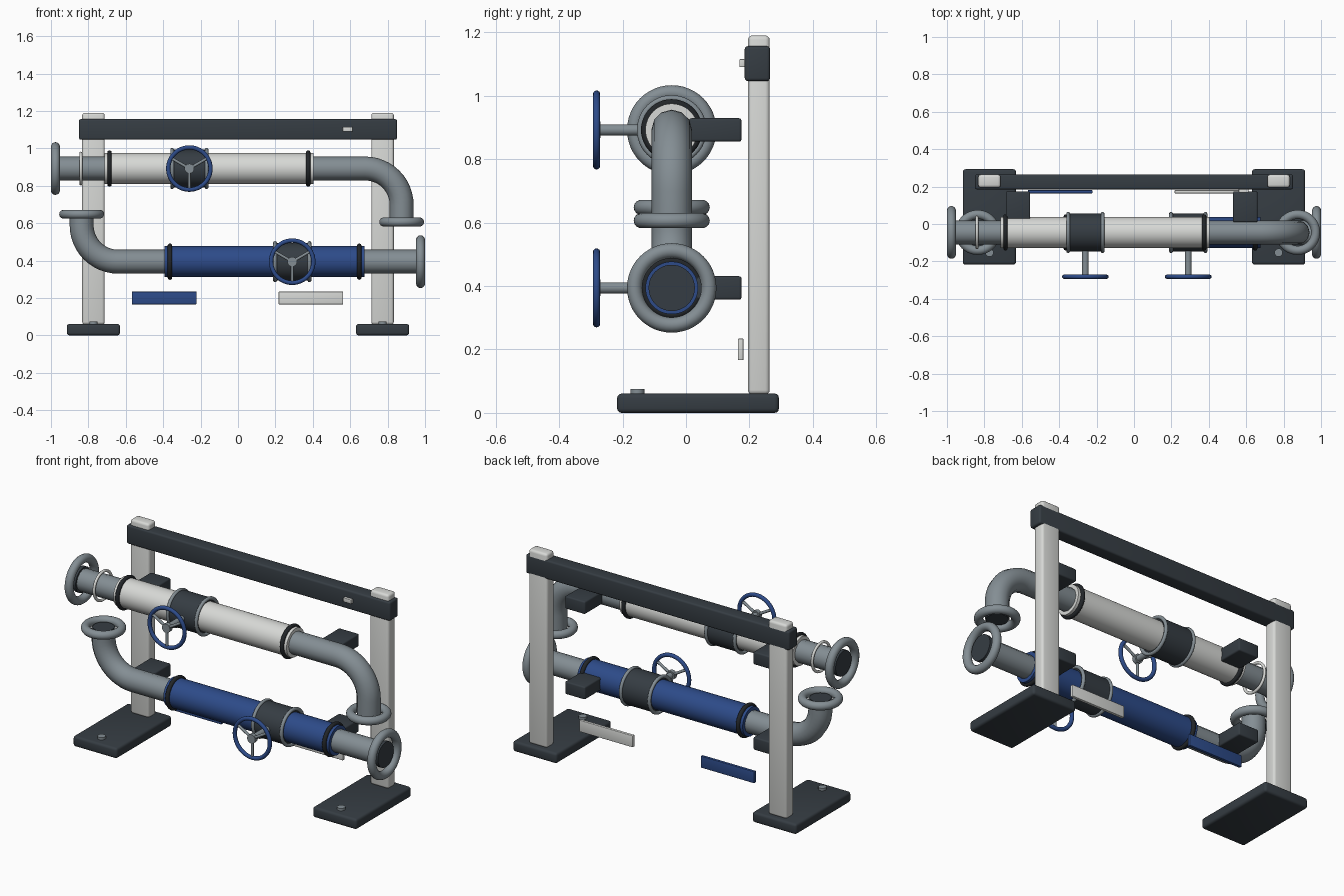
import bpy, math
from mathutils import Vector

if "Cube" in bpy.data.objects:
    bpy.data.objects.remove(bpy.data.objects["Cube"])


def material(name, rgb):
    m = bpy.data.materials.new(name)
    m.diffuse_color = (*rgb, 1)
    m.use_nodes = True
    m.node_tree.nodes["Principled BSDF"].inputs["Base Color"].default_value = m.diffuse_color
    return m


WHITE = material("warm_white", (0.68, 0.69, 0.67))
DARK = material("charcoal", (0.036, 0.046, 0.056))
BLACK = material("rubber_black", (0.016, 0.019, 0.022))
STEEL = material("pipe_grey", (0.23, 0.27, 0.295))
BLUE = material("deep_blue", (0.026, 0.07, 0.25))

PY = -0.045                      # pipe axis depth
UP, LOW = 0.892, 0.394           # pipe axis heights


def finish(name, mat, smooth=True):
    o = bpy.context.object
    o.name = name
    o.data.materials.clear()
    o.data.materials.append(mat)
    if smooth:
        bpy.ops.object.shade_smooth_by_angle(angle=math.radians(40))
    return o


def box(name, x, y, z, mat, bevel=0.0):
    """Box from (min, max) ranges, with rounded edges."""
    bpy.ops.mesh.primitive_cube_add(
        size=1, location=[(r[0] + r[1]) / 2 for r in (x, y, z)])
    o = bpy.context.object
    o.scale = [r[1] - r[0] for r in (x, y, z)]
    bpy.ops.object.transform_apply(location=False, rotation=False, scale=True)
    if bevel:
        b = o.modifiers.new("bevel", 'BEVEL')
        b.width, b.segments = bevel, 3
        bpy.ops.object.modifier_apply(modifier="bevel")
    return finish(name, mat)


def rod(name, a, b, r, mat, sides=40):
    """Cylinder between two points."""
    a, b = Vector(a), Vector(b)
    bpy.ops.mesh.primitive_cylinder_add(
        vertices=sides, radius=r, depth=(b - a).length, location=(a + b) / 2,
        rotation=(b - a).to_track_quat('Z', 'Y').to_euler())
    return finish(name, mat)


def ring(name, loc, axis, major, minor, mat):
    bpy.ops.mesh.primitive_torus_add(
        major_radius=major, minor_radius=minor, major_segments=48, minor_segments=14,
        location=loc, rotation=Vector(axis).to_track_quat('Z', 'Y').to_euler())
    return finish(name, mat)


def pipe(name, pts, r, mat):
    """Round tube swept along a path."""
    c = bpy.data.curves.new(name, 'CURVE')
    c.dimensions = '3D'
    c.bevel_depth, c.bevel_resolution, c.use_fill_caps = r, 4, True
    s = c.splines.new('POLY')
    s.points.add(len(pts) - 1)
    for p, q in zip(s.points, pts):
        p.co = (*q, 1)
    o = bpy.data.objects.new(name, c)
    bpy.context.collection.objects.link(o)
    bpy.ops.object.select_all(action='DESELECT')
    o.select_set(True)
    bpy.context.view_layer.objects.active = o
    bpy.ops.object.convert(target='MESH')
    return finish(name, mat)


def pipe_run(name, z, s, bend_x, drop, end_z, sleeve, sleeve_mat, valve_x):
    """Pipe with an elbow on side s, open flange on the other side, sleeve and valve."""
    X = (1, 0, 0)
    R = 0.195
    pts = [(-s * 0.97, PY, z), (s * (bend_x - R), PY, z)]
    for i in range(1, 13):
        a = math.pi / 2 * i / 12
        pts.append((s * (bend_x - R + R * math.sin(a)), PY, z + drop * R * (1 - math.cos(a))))
    pts.append((s * bend_x, PY, end_z))
    pipe(name + "_pipe", pts, 0.064, STEEL)
    # end flanges with dark bores
    ring(name + "_side_flange", (-s * 0.976, PY, z), X, 0.117, 0.024, STEEL)
    rod(name + "_side_bore", (-s * 0.965, PY, z), (-s * 0.985, PY, z), 0.073, DARK)
    ring(name + "_elbow_flange", (s * bend_x, PY, end_z), (0, 0, 1), 0.096, 0.024, STEEL)
    rod(name + "_elbow_bore", (s * bend_x, PY, end_z - drop * 0.01),
        (s * bend_x, PY, end_z + drop * 0.006), 0.058, DARK)
    # coloured sleeve with rubber seals
    rod(name + "_sleeve", (sleeve[0], PY, z), (sleeve[1], PY, z), 0.083, sleeve_mat, 48)
    for x in (sleeve[0] + 0.028, sleeve[1] - 0.028):
        ring(name + "_seal", (x, PY, z), X, 0.085, 0.012, BLACK)
    # valve collar
    rod(name + "_valve_body", (valve_x - 0.092, PY, z), (valve_x + 0.092, PY, z), 0.101, DARK, 48)
    for x in (valve_x - 0.092, valve_x + 0.092):
        ring(name + "_valve_rim", (x, PY, z), X, 0.1, 0.01, STEEL)
    # hand wheel
    wy = -0.282
    rod(name + "_valve_stem", (valve_x, PY - 0.09, z), (valve_x, wy, z), 0.0175, STEEL, 24)
    rod(name + "_wheel_hub", (valve_x, wy + 0.012, z), (valve_x, wy - 0.011, z), 0.026, STEEL, 24)
    ring(name + "_wheel_rim", (valve_x, wy, z), (0, 1, 0), 0.113, 0.0115, BLUE)
    for k in range(3):
        a = math.radians(30 + 120 * k)
        rod(name + "_wheel_spoke", (valve_x, wy, z),
            (valve_x + 0.112 * math.cos(a), wy, z + 0.112 * math.sin(a)), 0.008, STEEL, 12)


# stand: feet, bolts, posts, top beam
for side, s in (("left", -1), ("right", 1)):
    cx = s * 0.773
    box(side + "_foot", (cx - 0.142, cx + 0.142), (-0.217, 0.293), (0, 0.061), DARK, 0.014)
    rod(side + "_foot_bolt", (cx, -0.153, 0.055), (cx, -0.153, 0.075), 0.022, STEEL, 24)
    box(side + "_post", (cx - 0.06, cx + 0.06), (0.195, 0.264), (0.058, 1.19), WHITE, 0.014)
box("top_beam", (-0.85, 0.85), (0.185, 0.265), (1.046, 1.156), DARK, 0.01)

# brackets behind the pipes
for level, z in (("upper", UP), ("lower", LOW)):
    for side, x in (("left", -0.62), ("right", 0.595)):
        box(f"{level}_{side}_bracket", (x - 0.065, x + 0.065), (0.01, 0.175),
            (z - 0.037, z + 0.037), DARK, 0.008)

# two mirrored pipe runs
pipe_run("upper", UP, 1, 0.875, -1, 0.606, (-0.715, 0.403), WHITE, -0.26)
pipe_run("lower", LOW, -1, 0.836, 1, 0.648, (-0.392, 0.676), BLUE, 0.29)
ring("upper_end_band", (-0.84, PY, UP), (1, 0, 0), 0.082, 0.008, WHITE)

# marker plates
box("blue_plate", (-0.567, -0.222), (0.164, 0.181), (0.166, 0.234), BLUE, 0.003)
box("white_plate", (0.217, 0.562), (0.164, 0.181), (0.166, 0.234), WHITE, 0.003)
box("beam_plate", (0.56, 0.612), (0.168, 0.186), (1.09, 1.115), WHITE, 0.003)
